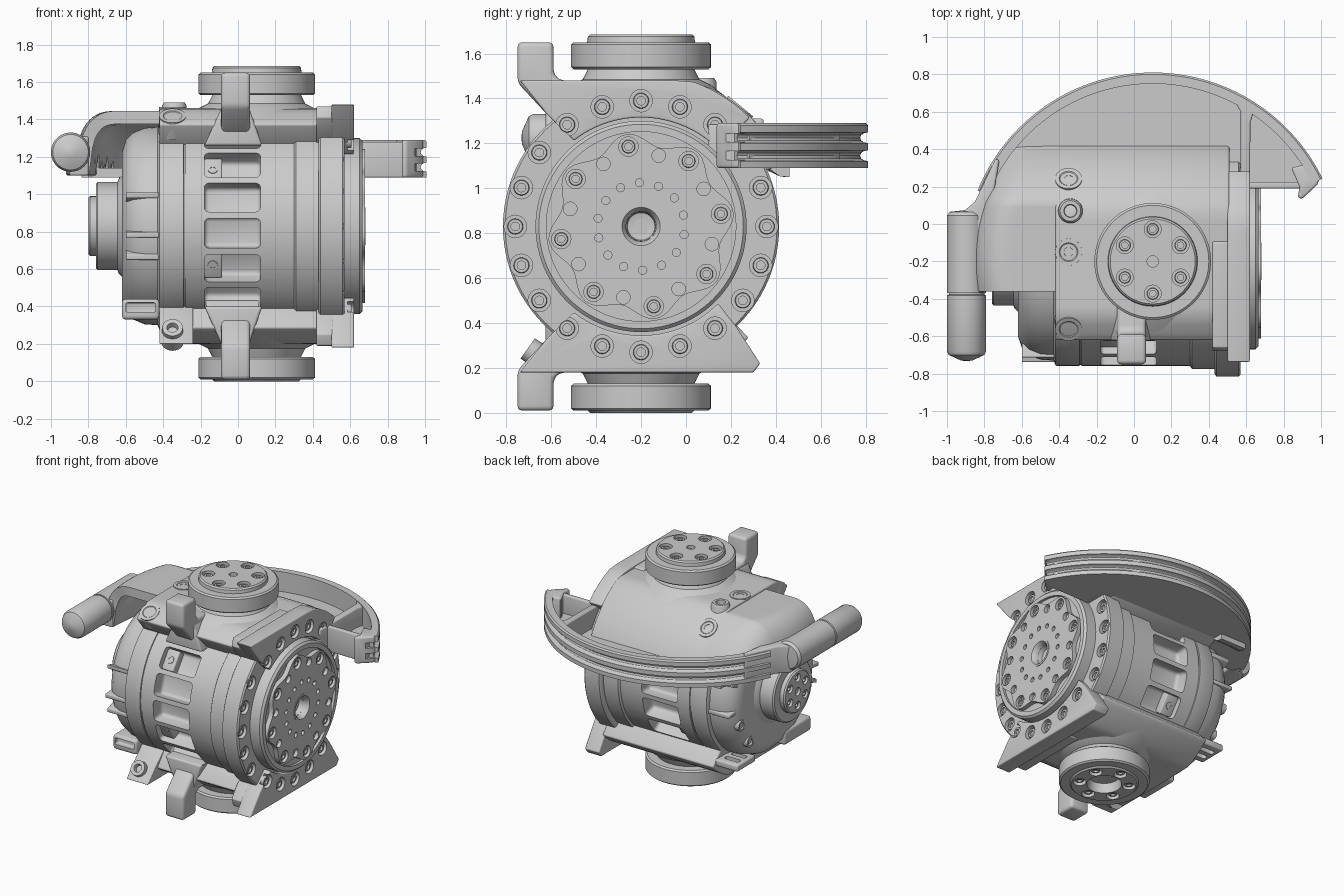
import bpy, bmesh
from math import sin, cos, radians, pi, hypot, sqrt
from mathutils import Vector, Matrix

if "Cube" in bpy.data.objects:
    bpy.data.objects.remove(bpy.data.objects["Cube"])

CY, CZ = -0.2, 0.83          # main axis runs along x through this point
X, Y, Z = Vector((1, 0, 0)), Vector((0, 1, 0)), Vector((0, 0, 1))
cutters = []

def finish(name, bm, bevel=0):
    bmesh.ops.remove_doubles(bm, verts=bm.verts, dist=1e-5)
    bmesh.ops.recalc_face_normals(bm, faces=bm.faces)
    me = bpy.data.meshes.new(name)
    bm.to_mesh(me)
    ob = bpy.data.objects.new(name, me)
    bpy.context.collection.objects.link(ob)
    if bevel:
        m = ob.modifiers.new("bevel", 'BEVEL')
        m.width, m.segments, m.limit_method = bevel, 3, 'ANGLE'
        m.angle_limit = radians(35)
    return ob

def lathe(name, profile, places, seg=64):
    """Turn (radius, height) points round every (origin, axis) place."""
    bm = bmesh.new()
    for o, ax in places:
        q = Vector(ax).to_track_quat('Z', 'Y')
        rings = [[bm.verts.new(Vector(o) + q @ Vector((r * cos(2*pi*i/seg), r * sin(2*pi*i/seg), h)))
                  for i in range(seg)] for r, h in profile]
        for a, b in zip(rings, rings[1:]):
            for i in range(seg):
                j = (i + 1) % seg
                bm.faces.new((a[i], a[j], b[j], b[i]))
    return finish(name, bm)

def prism(name, pts, axis, a, b, bevel=0):
    """Extrude a flat outline along x, y or z from a to b."""
    put = {'x': lambda p, t: (t, p[0], p[1]), 'y': lambda p, t: (p[0], t, p[1]),
           'z': lambda p, t: (p[0], p[1], t)}[axis]
    bm = bmesh.new()
    lo = [bm.verts.new(put(p, a)) for p in pts]
    hi = [bm.verts.new(put(p, b)) for p in pts]
    bm.faces.new(lo)
    bm.faces.new(hi)
    for i in range(len(pts)):
        j = (i + 1) % len(pts)
        bm.faces.new((lo[i], lo[j], hi[j], hi[i]))
    return finish(name, bm, bevel)

def cut(ob, cutter):
    m = ob.modifiers.new("cut", 'BOOLEAN')
    m.operation, m.object, m.solver = 'DIFFERENCE', cutter, 'EXACT'
    cutter.hide_render = True
    cutters.append(cutter)

def holes(ob, places, r, depth):
    cut(ob, lathe("hole_cutter", [(0, -depth), (r, -depth), (r, .05), (0, .05)], places, 24))

def bolts(name, places, r):
    lathe(name, [(0, -.025), (.38*r, -.025), (.38*r, -.012), (.64*r, -.012), (.7*r, -.018), (.7*r, -.04), (0, -.04)], places, 20)

def polar(r, deg):
    return r * cos(radians(deg)), r * sin(radians(deg))

def on_x(x, r, degs, ax=X):
    return [((x, CY + polar(r, d)[0], CZ + polar(r, d)[1]), ax) for d in degs]

def arc(r, a, b, cap=9, n=24):
    pts = [polar(r, a + (b - a) * i / n) for i in range(n + 1)]
    return [(y, min(z, cap)) for y, z in pts]

def yz(pts, s):
    return [(CY + y, CZ + s * z) for y, z in pts]

# Drum body with window ring, seams, end cap and bolt ring
body = lathe("drum_body", [(0, -.62), (.4, -.62), (.46, -.6), (.5, -.56), (.525, -.5), (.53, -.43), (.555, -.42),
    (.56, -.41), (.56, -.292), (.553, -.29), (.553, -.282), (.56, -.28), (.56, .3), (.575, .31), (.575, .43),
    (.6, .43), (.615, .44), (.615, .56), (.605, .57), (0, .57)], [((0, CY, CZ), X)], 96)
bm = bmesh.new()
win = [4 + 20 * k for k in range(18)]
for d in win:
    m = Matrix.Translation((-.03, CY, CZ)) @ Matrix.Rotation(radians(d), 4, 'X') @ Matrix.Translation((0, -.55, 0))
    bmesh.ops.create_cube(bm, size=1, matrix=m @ Matrix.Diagonal((.3, .19, .16, 1)))
cut(body, finish("window_cutter", bm, .025))
side = [90 + 18 * k for k in range(20) if abs(sin(radians(90 + 18 * k))) < .75]
ends = [90 + 18 * k for k in range(20) if abs(sin(radians(90 + 18 * k))) > .75]
holes(body, on_x(.57, .56, side), .05, .035)
bolts("ring_bolts", on_x(.57, .56, side), .05)
# Screw bosses inside every third window
bm = bmesh.new()
spots = []
for d in win[1::3]:
    m = Matrix.Translation((-.135, CY, CZ)) @ Matrix.Rotation(radians(d), 4, 'X') @ Matrix.Translation((0, -.48, 0))
    bmesh.ops.create_cube(bm, size=1, matrix=m @ Matrix.Diagonal((.1, .07, .15, 1)))
    n = Matrix.Rotation(radians(d), 3, 'X') @ -Y
    spots.append((m.translation + n * .05, n))
finish("window_bosses", bm, .008)
bolts("window_screws", spots, .04)

# Output disc with lobed face plate
lathe("output_disc", [(0, .58), (.065, .58), (.065, .645), (.422, .645), (.422, .665), (.455, .665), (.47, .65),
                      (.47, .55), (0, .55)], [((0, CY, CZ), X)], 96)
lobes = []
for i in range(128):
    t = 360 * i / 128
    lobes.append(polar(.388 + .028 * cos(radians(8 * (t - 99))), t))
plate = prism("lobed_plate", yz(lobes, 1), 'x', .63, .68)
big = on_x(.68, .36, [99 + 45 * k for k in range(8)])
holes(plate, big, .043, .028)
bolts("plate_bolts", big, .043)
holes(plate, on_x(.68, .325, [76 + 45 * k for k in range(8)]), .03, .028)
holes(plate, on_x(.68, .195, [15 + 360 / 14 * k for k in range(14)]), .018, .028)
holes(plate, [((.68, CY, CZ), X)], .1, .09)
lathe("centre_bush", [(0, .6), (.06, .6), (.068, .66), (.085, .683), (.1, .683), (.1, .62), (0, .59)], [((0, CY, CZ), X)])

# Left hub
hub = lathe("left_hub", [(0, .58), (.29, .6), (.25, .64), (.235, .645), (.235, .75), (.225, .76), (.16, .76),
                         (.16, .79), (.15, .8), (.03, .8), (.03, .78), (0, .78)], [((0, CY, CZ), -X)])
hb = on_x(-.8, .105, [30 + 60 * k for k in range(6)], -X)
holes(hub, hb, .03, .03)
bolts("hub_bolts", hb, .03)
# End cap ribs, foot, slotted bracket and pins
for i, d in enumerate((162, 185, 198, 20, -5)):
    y, z = polar(.5, d)
    prism(f"cap_rib_{i}", [(CY + y * k, CZ + z * k + o) for k, o in ((.7, -.015), (1.08, -.015), (1.08, .015), (.7, .015))],
          'x', -.6, -.42, .006)
foot = prism("front_foot", [(-.62, .33), (-.42, .33), (-.42, .44), (-.62, .44)], 'y', -.62, -.3, .02)
cut(foot, prism("foot_cutter", [(-.6, .37), (-.44, .37), (-.44, .42), (-.6, .42)], 'y', -.7, -.58, .01))
bracket = prism("slotted_bracket", [(-.6, .02), (-.38, .02), (-.38, .24), (-.6, .24)], 'z', .33, .38, .012)
for y in (.09, .17):
    cut(bracket, prism("slot_cutter", [(-.57, y - .02), (-.45, y - .02), (-.45, y + .02), (-.57, y + .02)], 'z', .3, .4, .015))
lathe("cap_pins", [(0, 0), (.025, 0), (.025, .02), (.04, .02), (.04, -.12), (0, -.12)][::-1],
      on_x(-.6, .44, (-20, -45), -X), 24)

# Top and bottom housings: saddle, end plates, lug, pivot boss
for s, tag in ((1, "top"), (-1, "bottom")):
    low = 24 if s > 0 else 46
    prism(tag + "_saddle", yz(arc(.5, low, 128) + arc(.69, 128, low, .63), s), 'x', -.42, .51, .012)
    front = [(-.42, .5), (-.54, .65)]
    back = [(.15, .65)] + arc(.685, 70, 45, n=6) if s > 0 else [(.5, .65), (.53, .61), (.42, .44)]
    ear = prism(tag + "_end_plate", yz(arc(.485, 45, 128) + front + back, s), 'x', .5, .62, .008)
    holes(ear, [((.62, p[1], p[2]), a) for p, a in on_x(0, .56, ends) if (p[2] - CZ) * s > 0], .05, .035)
    prism(tag + "_ear_gusset", yz(arc(.5, 60, 128) + [(-.43, .51), (-.48, .58), (-.46, .64), (.1, .64)], s), 'x', .42, .51, .025)
    if s < 0:
        prism("bottom_left_ear", yz(arc(.5, 60, 128) + [(-.42, .5), (-.54, .63), (.1, .63)], s), 'x', -.42, -.24, .012)
    prism(tag + "_lug", yz([(-.55, .82), (-.39, .82), (-.39, .68), (-.36, .65), (-.2, .65), (-.2, .45), (-.33, .44),
                            (-.42, .5), (-.55, .64)], s), 'x', -.09, .065, .025)
    prism(tag + "_lug_flare", [(-.18, CZ + s*.43), (.13, CZ + s*.43), (.06, CZ + s*.63), (-.09, CZ + s*.63)],
          'y', -.625, -.4, .015)
    core = [(.03, .855), (.03, .83), (0, .83)] if s > 0 else [(.12, .83), (.11, .76), (0, .76)]
    top = .855 if s > 0 else .83
    boss = lathe(tag + "_pivot_boss", [(0, .5), (.4, .56), (.31, .63), (.26, .655), (.237, .7), (.3, .7), (.312, .71),
        (.312, .81), (.3, .82), (.24, .82), (.237, top - .01), (.227, top)] + core, [((.1, CY, CZ), Z * s)], 80)
    pb = [((.1 + polar(.172, 30 + 60*k)[0], CY + polar(.172, 30 + 60*k)[1], CZ + s * top), Z * s) for k in range(6)]
    holes(boss, pb, .045, .035)
    bolts(tag + "_boss_bolts", pb, .045)
bolts("end_plate_bolts", on_x(.62, .56, ends), .05)

# Screws and spigot on the housings
for n, y, z in (("rear", .44, .531), ("mid", .05, .63), ("front", -.36, .585)):
    up = Vector((0, 0 if n == "mid" else y, z))
    lathe(n + "_screw_seat", [(0, -.1), (.075, -.1), (.072, .006), (.05, .006), (.045, .002), (.025, .002), (.02, -.02), (0, -.02)],
          [((-.35, CY + y, CZ + z), up)], 32)
lathe("top_spigot", [(0, -.15), (.07, -.15), (.065, 0), (.055, .015), (.035, .015), (.03, -.04), (0, -.04)], [((-.34, .07, 1.475), Z)], 32)
lathe("lower_screw", [(0, -.1), (.06, -.1), (.055, .03), (.03, .03), (.025, 0), (0, 0)], [((-.35, -.68, .27), Vector((0, -.7, .5)))], 32)

# Grooved sector: rim, floor, walls and hook, centred on the pivot
def on_sector(r, d):
    return .1 + polar(r, d)[0], CY + polar(r, d)[1]
section = [(.95, 1.09), (1.01, 1.09), (1.01, 1.115)]
for zc in (1.145, 1.225):
    section += [(1.01 - .035 * sin(radians(a)), zc - .024 * cos(radians(a))) for a in range(0, 181, 30)]
section += [(1.01, 1.28), (1.0, 1.29), (.95, 1.29)]
bm = bmesh.new()
rows = []
for i in range(81):
    d = 26 + 132 * i / 80
    rows.append([bm.verts.new((*on_sector(r, d), z)) for r, z in section])
for a, b in zip(rows, rows[1:]):
    for i in range(len(section)):
        j = (i + 1) % len(section)
        bm.faces.new((a[i], a[j], b[j], b[i]))
bm.faces.new(rows[0])
bm.faces.new(rows[-1])
finish("sector_rim", bm)
rim = [on_sector(.97, 26 + 132 * i / 60) for i in range(61)]
prism("sector_floor", rim + [(-.78, .12), (.6, .12), (.62, .2), (.88, .2)], 'z', 1.09, 1.14)
prism("sector_cross_wall", [(.57, .1), (.62, .1), (.622, .54), (.64, .6), (.52, .69), (.57, .6)], 'z', 1.09, 1.285, .01)
prism("sector_front_wall", [(.58, .19), (.9, .19), (.9, .225), (.58, .225)], 'z', 1.09, 1.28, .008)
hook = prism("sector_hook", [(.92, .32), (.965, .27), (.995, .25), (.98, .21), (.9, .135), (.875, .14), (.885, .2), (.84, .3)],
             'z', 1.09, 1.29, .012)
for z in (1.145, 1.225):
    cut(hook, prism("hook_cutter", [(.94, .1), (1.1, .1), (1.1, .3), (.955, .3)], 'z', z - .02, z + .02))

# Left shoulder shell blending the roof down to the sector
bm = bmesh.new()
grid = {}
for i in range(29):
    for j in range(41):
        x, y = -.9 + .5 * i / 28, -.36 + .82 * j / 40
        zr = CZ + min(.615, sqrt(max(.69**2 - (y - CY)**2, .01)))
        t = min(max((hypot(x - .1, y - CY) - .76) / .21, 0), 1)
        grid[i, j] = bm.verts.new((x, y, 1.12 + (max(zr, 1.12) - 1.12) * (1 - t**2.5)**.4))
for i in range(28):
    for j in range(40):
        q = [grid[i, j], grid[i+1, j], grid[i+1, j+1], grid[i, j+1]]
        if all(hypot(v.co.x - .1, v.co.y - CY) < .985 for v in q):
            bm.faces.new(q)
bmesh.ops.delete(bm, geom=[v for v in bm.verts if not v.link_faces], context='VERTS')
shell = finish("left_shoulder", bm)
up = sum(p.normal.z for p in shell.data.polygons) > 0
m = shell.modifiers.new("thick", 'SOLIDIFY')
m.thickness, m.offset = .07, (-1 if up else 1)

# Handle: round arm merging into the shoulder, and peg
prism("handle_arm", [(-.9, -.365), (-.8, -.365), (-.76, .1), (-.72, .34), (-.74, .35), (-.85, .12), (-.92, .06)],
      'z', 1.1, 1.31, .03)
lathe("handle_arm_round", [(0, -.03), (.09, -.02), (.105, 0), (.105, .415), (0, .415)], [((-.895, .045, 1.225), -Y)], 48)
lathe("handle_peg", [(0, -.1), (.095, -.1), (.095, .008), (.105, .012), (.105, .31), (.095, .33), (.03, .36), (0, .363)],
      [((-.895, -.37, 1.225), -Y)], 48)

# Apply modifiers, drop cutters, smooth with sharp edges kept
bpy.ops.object.select_all(action='DESELECT')
parts = [o for o in bpy.context.scene.objects if o not in cutters]
for o in parts:
    o.select_set(True)
bpy.context.view_layer.objects.active = parts[0]
bpy.ops.object.convert(target='MESH')
bpy.ops.object.shade_smooth_by_angle(angle=radians(32))
for c in cutters:
    bpy.data.objects.remove(c)
